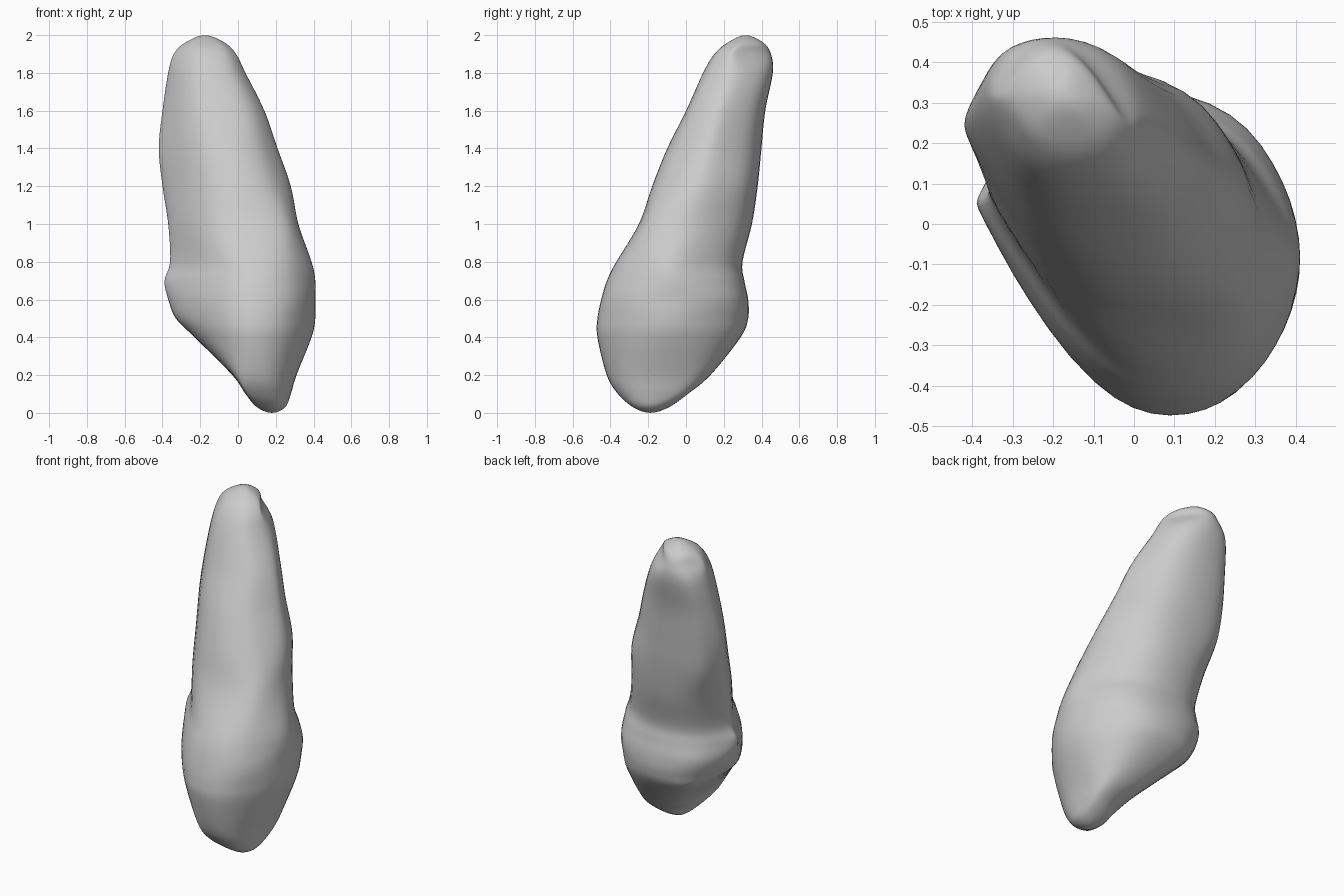
import bpy
import bmesh
import math
from mathutils import Vector

STEPS_UP = 6        # rings between two levels
STEPS_ROUND = 6     # points on each of the eight sides of a ring

cube = bpy.data.objects.get("Cube")
if cube:
    bpy.data.objects.remove(cube, do_unlink=True)

ANGLES = [math.radians(a) for a in (0, 35, 90, 145, 180, 215, 270, 325)]


def pole(x, y, z):
    """A level shrunk to one point."""
    return [z] + [x * math.cos(a) + y * math.sin(a) for a in ANGLES]


# Height, then reach in the eight directions above, in hundredths
PROFILE = [
    (3, 25, 12, -9, -16, -10, 5, 28, 33),
    (10, 28, 20, 1, -10, -4, 16, 36, 37),
    (20, 31, 26, 13, 4, 3, 23, 42, 40),
    (40, 39, 34, 29, 28, 23, 30, 47, 45),
    (50, 41, 36, 33, 34, 33, 32, 47, 46),
    (60, 41, 37, 33, 37, 37, 32, 45, 46),
    (70, 41, 35, 31, 36, 39, 30, 42, 44),
    (80, 39, 32, 30, 35, 36, 27, 37, 41),
    (100, 32, 31, 35, 40, 37, 26, 25, 33),
    (120, 28, 31, 38, 47, 40, 24, 18, 23),
    (140, 21, 27, 40, 50, 42, 22, 10, 13),
    (160, 14, 24, 42, 51, 40, 19, 0, 4),
    (180, 4, 20, 46, 51, 37, 15, -9, -8),
    (190, -1, 14, 45, 47, 34, 11, -15, -14),
    (196, -7, 12, 41, 43, 28, 6, -22, -21),
]


def blend(a, b, c, d, t):
    """Smooth curve through b and c."""
    return [0.5 * (2 * q + (r - p) * t + (2 * p - 5 * q + 4 * r - s) * t * t
                   + (3 * q - p - 3 * r + s) * t ** 3)
            for p, q, r, s in zip(a, b, c, d)]


def beyond(end, near):
    """Level mirrored through the end point, so the tip closes round."""
    return [near[0]] + [2 * e - n for e, n in zip(end[1:], near[1:])]


def ring(level):
    """Rounded outline touching all eight reach lines."""
    z, reach = level[0], level[1:]
    corners = []
    for i, a in enumerate(ANGLES):
        following = (i + 1) % 8
        turn = ANGLES[following] - a
        out = Vector((math.cos(a), math.sin(a)))
        side = Vector((-out.y, out.x))
        slide = (reach[following] - reach[i] * math.cos(turn)) / math.sin(turn)
        corners.append(out * reach[i] + side * slide)
    points = []
    for i in range(8):
        before, here, after = corners[i - 1], corners[i], corners[(i + 1) % 8]
        for k in range(STEPS_ROUND):
            s = k / STEPS_ROUND
            p = before * (0.5 * (1 - s) ** 2) + here * (0.5 + s - s * s) + after * (0.5 * s * s)
            points.append((p.x, p.y, z))
    return points


# Levels from bottom tip to top tip
levels = [[n / 100 for n in row] for row in PROFILE]
levels = [pole(0.18, -0.19, 0)] + levels + [pole(-0.175, 0.315, 2)]
padded = [beyond(levels[0], levels[1])] + levels + [beyond(levels[-1], levels[-2])]

rings = []
for i in range(len(levels) - 1):
    for k in range(STEPS_UP):
        rings.append(ring(blend(*padded[i:i + 4], k / STEPS_UP)))
rings.append(ring(levels[-1]))

# Skin the rings
bm = bmesh.new()
loops = [[bm.verts.new(p) for p in points] for points in rings]
for low, high in zip(loops, loops[1:]):
    for j in range(len(low)):
        n = (j + 1) % len(low)
        bm.faces.new((low[j], low[n], high[n], high[j]))
bmesh.ops.remove_doubles(bm, verts=bm.verts, dist=0.0005)
bmesh.ops.recalc_face_normals(bm, faces=bm.faces)
for face in bm.faces:
    face.smooth = True

mesh = bpy.data.meshes.new("stone")
bm.to_mesh(mesh)
bm.free()
stone = bpy.data.objects.new("stone", mesh)
bpy.context.collection.objects.link(stone)

# Light relaxing of the lumps
relax = stone.modifiers.new("relax", 'SMOOTH')
relax.factor = 0.5
relax.iterations = 2

# Plain grey
grey = bpy.data.materials.new("plain grey")
grey.use_nodes = True
colour = (0.6, 0.6, 0.6, 1)
grey.diffuse_color = colour
grey.node_tree.nodes["Principled BSDF"].inputs["Base Color"].default_value = colour
mesh.materials.append(grey)
